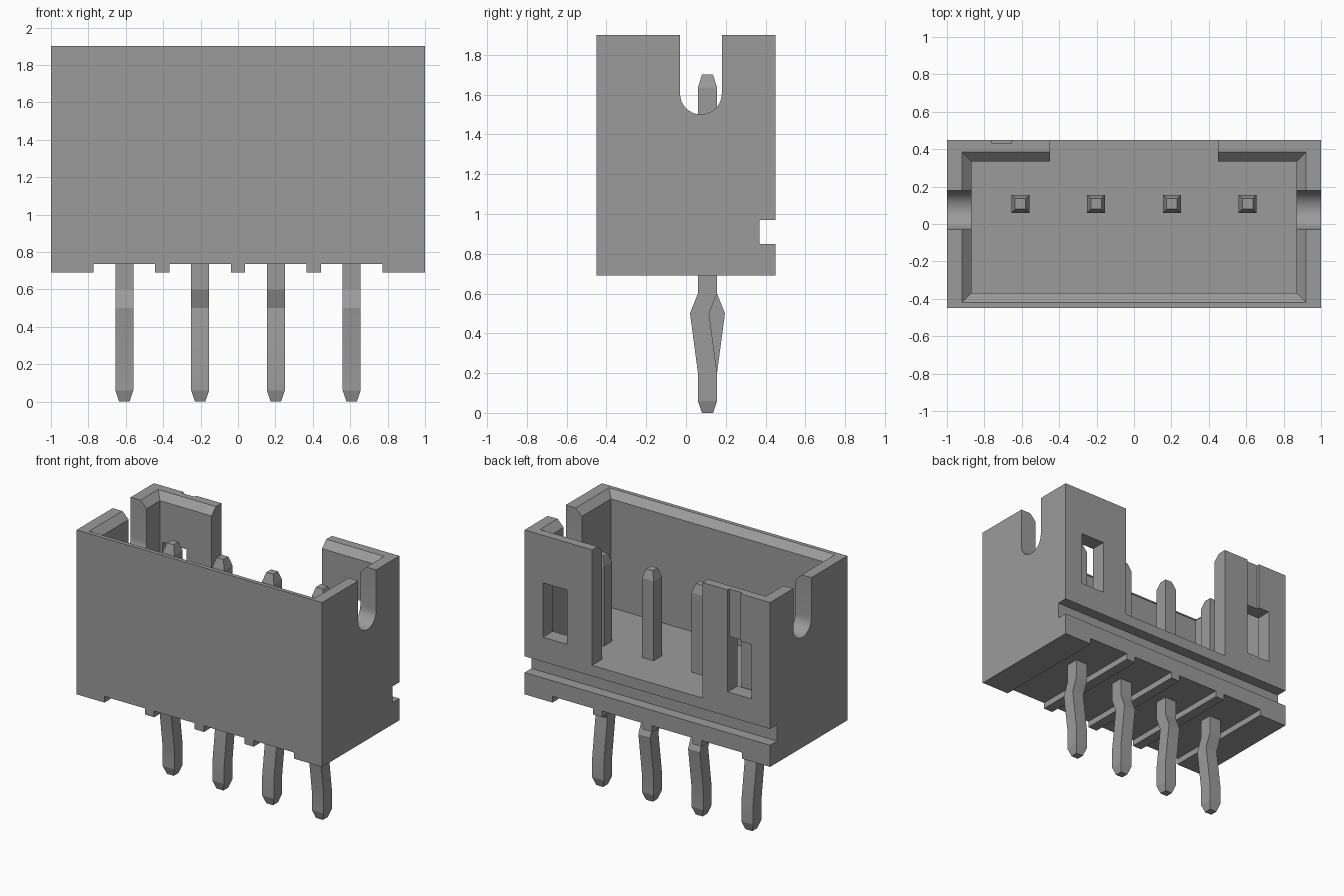
import bpy, bmesh, math

cube = bpy.data.objects.get("Cube")
if cube:
    bpy.data.objects.remove(cube, do_unlink=True)

grey = bpy.data.materials.new("plain_grey")
grey.use_nodes = True
GREY = (0.33, 0.33, 0.33, 1)
grey.diffuse_color = GREY
grey.node_tree.nodes["Principled BSDF"].inputs["Base Color"].default_value = GREY


def loft(name, rings):
    """Join rings of points (equal counts) into a closed solid."""
    bm = bmesh.new()
    loops = [[bm.verts.new(p) for p in ring] for ring in rings]
    n = len(loops[0])
    for a, b in zip(loops, loops[1:]):
        for i in range(n):
            j = (i + 1) % n
            bm.faces.new((a[i], a[j], b[j], b[i]))
    bm.faces.new(loops[0][::-1])
    bm.faces.new(loops[-1])
    bmesh.ops.recalc_face_normals(bm, faces=bm.faces[:])
    mesh = bpy.data.meshes.new(name)
    bm.to_mesh(mesh)
    bm.free()
    mesh.materials.append(grey)
    obj = bpy.data.objects.new(name, mesh)
    bpy.context.collection.objects.link(obj)
    return obj


def rect(x0, x1, y0, y1, z):
    return [(x0, y0, z), (x1, y0, z), (x1, y1, z), (x0, y1, z)]


def box(name, x0, x1, y0, y1, z0, z1):
    return loft(name, [rect(x0, x1, y0, y1, z) for z in (z0, z1)])


def carve(target, cutter):
    """Subtract the cutter, bake the result and drop the cutter."""
    mod = target.modifiers.new("cut", "BOOLEAN")
    mod.operation = "DIFFERENCE"
    mod.solver = "EXACT"
    mod.object = cutter
    graph = bpy.context.evaluated_depsgraph_get()
    graph.update()
    baked = bpy.data.meshes.new_from_object(target.evaluated_get(graph))
    target.modifiers.clear()
    target.data = baked
    bpy.data.objects.remove(cutter, do_unlink=True)


BACK, TOP, FLOOR = 0.45, 1.9, 1.05
housing = box("housing", -1, 1, -BACK, BACK, 0.69, TOP)

# Open cavity with a chamfered lead-in
cavity = [(FLOOR, 0), (TOP - 0.05, 0), (TOP + 0.05, 0.1)]
carve(housing, loft("cavity_cutter", [
    rect(-0.87 - g, 0.87 + g, -0.37 - g, 0.335 + g, z) for z, g in cavity]))

# Wide opening in the back wall
carve(housing, box("opening_cutter", -0.45, 0.45, 0.2, 0.6, FLOOR, 2.1))

# Round-bottomed slots through both side walls
slot_y, slot_z, radius = 0.075, 1.605, 0.105
arc = [(slot_y + radius * math.cos(a), slot_z + radius * math.sin(a))
       for a in (math.pi + math.pi * i / 16 for i in range(17))]
profile = arc + [(slot_y + radius, 2.1), (slot_y - radius, 2.1)]
carve(housing, loft("slot_cutter", [
    [(x, y, z) for y, z in profile] for x in (-1.1, 1.1)]))

# Long groove across the back
carve(housing, box("groove_cutter", -1.1, 1.1, 0.37, 0.6, 0.85, 0.97))

# Latch windows, and a shallow key groove above the right one
for side in (-1, 1):
    x0, x1 = sorted((side * 0.655, side * 0.85))
    carve(housing, box("window_cutter", x0, x1, 0.25, 0.6, 1.15, 1.55))
carve(housing, box("key_cutter", -0.76, -0.655, 0.43, 0.6, 1.5, 2.1))

# Recesses under the base, leaving ribs between the pins
PITCH = 0.405
pin_xs = [PITCH * (i - 1.5) for i in range(4)]
for x in pin_xs:
    carve(housing, box("recess_cutter", x - 0.165, x + 0.165, -0.6, 0.6, 0.6, 0.735))

# Bent pins: the outer pair kinks forward, the inner pair backward
parts = [housing]
PIN_Y, HALF = 0.108, 0.048
for i, x in enumerate(pin_xs):
    kink = -0.04 if i in (0, 3) else 0.04
    stations = [(0, 0, 0.028), (0.06, 0, HALF), (0.2, 0, HALF), (0.5, kink, HALF),
                (0.6, 0, HALF), (1.635, 0, HALF), (1.7, 0, 0.028)]
    parts.append(loft("pin_%d" % (i + 1), [
        rect(x - h, x + h, PIN_Y + s - h, PIN_Y + s + h, z) for z, s, h in stations]))

# Smooth the slot curves, keep all edges sharp
bpy.ops.object.select_all(action="DESELECT")
for obj in parts:
    obj.select_set(True)
bpy.context.view_layer.objects.active = housing
bpy.ops.object.shade_smooth_by_angle(angle=math.radians(15))
